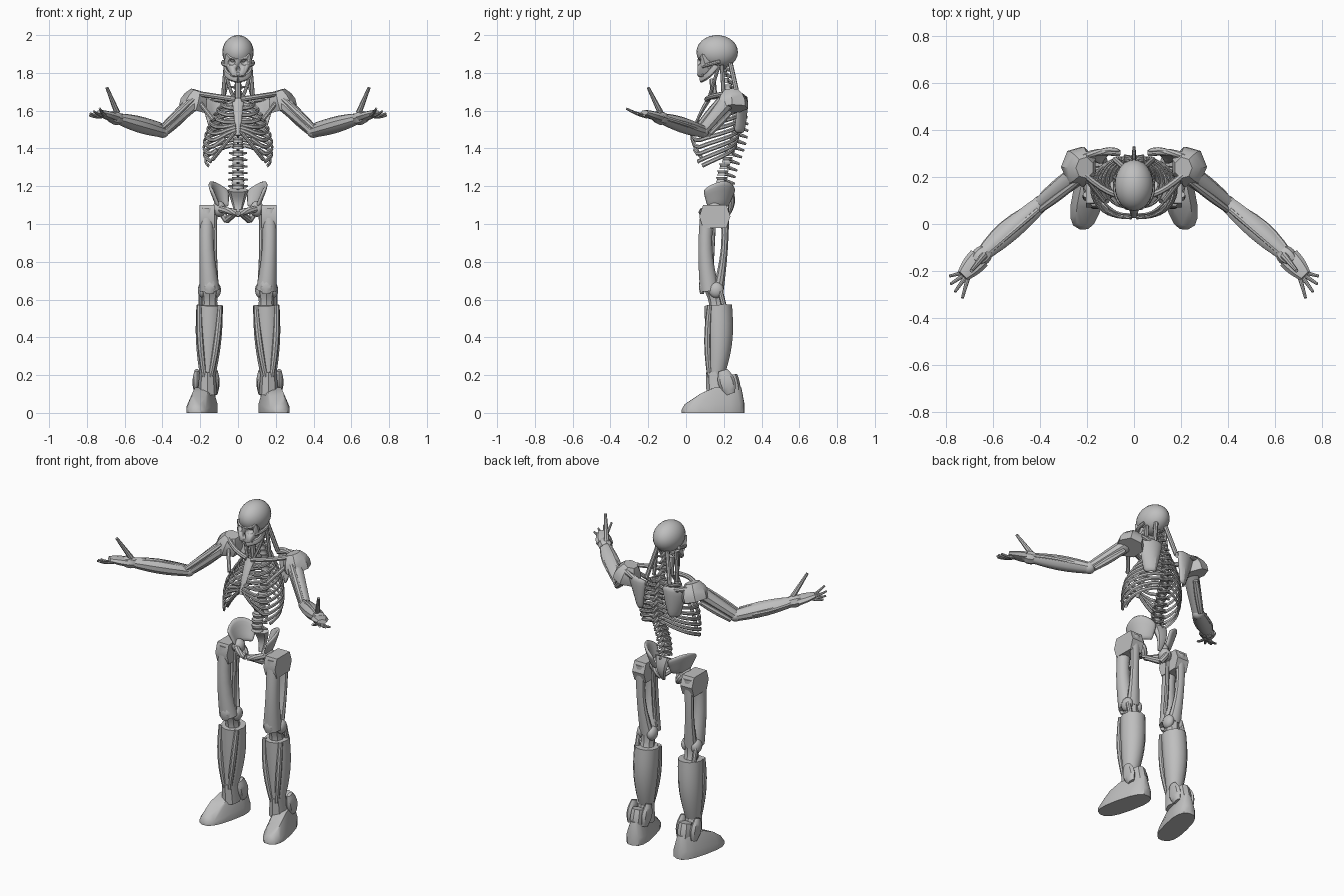
import bpy
import bmesh
from math import sin, cos, pi, radians, copysign
from mathutils import Vector

cube = bpy.data.objects.get("Cube")
if cube:
    bpy.data.objects.remove(cube)

bone = bpy.data.materials.new("bone_grey")
bone.use_nodes = True
grey = (.52, .52, .52, 1)
bone.diffuse_color = grey
bone.node_tree.nodes["Principled BSDF"].inputs["Base Color"].default_value = grey

out, back, up = Vector((1, 0, 0)), Vector((0, 1, 0)), Vector((0, 0, 1))
nowhere = Vector()


def build(name, points, faces=None, pair=True):
    """Make a mesh (a convex hull if no faces are given), once or as a left and right pair."""
    made = []
    for label, side in (("left_", 1), ("right_", -1)) if pair else (("", 1),):
        bm = bmesh.new()
        verts = [bm.verts.new((x * side, y, z)) for x, y, z in points]
        if faces:
            for face in faces:
                bm.faces.new([verts[i] for i in face])
        else:
            hull = bmesh.ops.convex_hull(bm, input=verts)
            spare = set(hull["geom_interior"]) | set(hull["geom_unused"])
            spare = [item for item in spare if isinstance(item, bmesh.types.BMVert)]
            bmesh.ops.delete(bm, geom=spare, context="VERTS")
        bmesh.ops.recalc_face_normals(bm, faces=bm.faces)
        mesh = bpy.data.meshes.new(label + name)
        bm.to_mesh(mesh)
        bm.free()
        mesh.materials.append(bone)
        mesh.shade_smooth()
        mesh.set_sharp_from_angle(angle=radians(38))
        obj = bpy.data.objects.new(label + name, mesh)
        bpy.context.scene.collection.objects.link(obj)
        made.append(obj)
    return made


def grid_faces(rows, columns, closed=False):
    width = columns if closed else columns - 1
    return [[row * columns + k, row * columns + (k + 1) % columns,
             (row + 1) * columns + (k + 1) % columns, (row + 1) * columns + k]
            for row in range(rows - 1) for k in range(width)]


def loft(name, centres, radii, ref=out, sides=10, pair=True):
    """Skin ellipses along a path; radii are along ref and across it."""
    last = len(centres) - 1
    points = []
    for i, (centre, (along, across)) in enumerate(zip(centres, radii)):
        tangent = (centres[min(i + 1, last)] - centres[max(i - 1, 0)]).normalized()
        u = (ref - tangent * ref.dot(tangent)).normalized()
        v = tangent.cross(u)
        for k in range(sides):
            a = 2 * pi * k / sides
            points.append(centre + u * cos(a) * along + v * sin(a) * across)
    caps = [list(range(sides)), list(range(last * sides, len(points)))]
    return build(name, points, grid_faces(last + 1, sides, True) + caps, pair)


def limb(name, start, end, r, tip=None, bulge=0, bow=nowhere, flat=1, ref=out, sides=8, pair=True, steps=6):
    """A tapered, bowed bar that swells by bulge in the middle."""
    tip = r if tip is None else tip
    centres, radii = [], []
    for i in range(steps + 1):
        t = i / steps
        swell = sin(pi * t)
        size = r + (tip - r) * t + bulge * swell
        centres.append(start.lerp(end, t) + bow * swell)
        radii.append((size, size * flat))
    return loft(name, centres, radii, ref, sides, pair)


def ball(name, centre, radii, pair=True, steps=9, sides=16):
    angles = [pi * (.04 + .92 * i / steps) for i in range(steps + 1)]
    return loft(name, [centre - up * radii[2] * cos(a) for a in angles],
                [(radii[0] * sin(a), radii[1] * sin(a)) for a in angles], out, sides, pair)


def sheet(name, surface, rows, columns, thick):
    """A thick curved plate from a rule giving a point for each (s, t)."""
    points = [surface(k / (columns - 1), j / (rows - 1)) for j in range(rows) for k in range(columns)]
    for obj in build(name, points, grid_faces(rows, columns)):
        solid = obj.modifiers.new("thickness", "SOLIDIFY")
        solid.thickness, solid.offset = thick, 0
        obj.modifiers.new("round", "SUBSURF").levels = 1


# Landmarks on the left side and the centre line
skull = Vector((0, .165, 1.91))
teeth = Vector((0, .07, 1.79))
jaw_hinge = Vector((.065, .16, 1.84))
chest_top = Vector((0, .12, 1.66))
chest_tip = Vector((0, .03, 1.47))
shoulder = Vector((.24, .21, 1.64))
elbow = Vector((.4, .085, 1.49))
wrist = Vector((.66, -.145, 1.565))
knuckles = Vector((.73, -.22, 1.59))
hip = Vector((.1, .15, 1.08))
pubis = Vector((.01, .085, 1.06))
thigh_top = Vector((.165, .15, 1.08))
knee = Vector((.15, .15, .65))
shin_top = Vector((.15, .17, .57))
ankle = Vector((.162, .155, .17))

# Skull: cranium, face with hollow sockets, cheekbones, jaw
ball("cranium", skull, (.083, .11, .09), False, 12, 24)
profile = [(.065, .085, 1.9), (.075, .1, 1.85), (.055, .075, 1.83), (.035, .06, 1.87),
           (.03, .06, 1.785), (.04, .14, 1.79), (.05, .15, 1.88)]
face = build("face", [(x * side, y, z) for x, y, z in profile for side in (1, -1)], None, False)[0]
holes = ball("socket_cutter", skull + out * .036 - back * .11 - up * .052, (.022, .035, .018))
holes += ball("nose_cutter", teeth - back * .02 + up * .03, (.011, .03, .018), False)
for hole in holes:
    hole.hide_render = True
    hole.display_type = "WIRE"
    cut = face.modifiers.new("hollow", "BOOLEAN")
    cut.object, cut.operation = hole, "DIFFERENCE"
limb("cheekbone", teeth + out * .055 + back * .015 + up * .045, jaw_hinge + out * .012 + back * .02 + up * .02,
     .01, bow=out * .012, ref=up)
limb("jaw", jaw_hinge, teeth - up * .025 + back * .01, .018, bow=out * .025 - up * .012, flat=.6, ref=up)
limb("tooth_row", teeth + out * .03 + back * .025, teeth, .012, bow=out * .006, ref=up)


# Spine: bodies with back and side processes
def spine_at(z):
    t = min(max((1.84 - z) / .6, 0), 1)
    return Vector((0, .19 + .08 * max(sin(pi * t), 0) ** 1.5, z))


for i in range(19):
    centre, r = spine_at(1.83 - i * .035), .018 + .0009 * i
    tag = "vertebra_" + str(i + 1)
    limb(tag, centre - up * .014, centre + up * .014, r, bulge=-.2 * r, sides=10, pair=False, steps=2)
    limb(tag + "_spine", centre, centre + back * (r + .035) - up * .022, .012, .006, pair=False, steps=1)
    limb(tag + "_wing", centre + back * .012, centre + out * (r + .018) + back * .022, .009, .005, steps=1)

# Neck strips and throat
limb("front_neck_strip", jaw_hinge + back * .015, chest_top + out * .02, .009, bow=out * .01)
limb("side_neck_strip", jaw_hinge + back * .03, chest_top + out * .08 + back * .08, .011)
limb("back_neck_strip", skull + out * .035 + back * .07 - up * .06, spine_at(1.67) + out * .08 + back * .03, .013)
limb("throat", teeth + back * .07 - up * .02, chest_top + back * .03, .017, pair=False)

# Rib cage
for i in range(10):
    top, drop = 1.665 - .027 * i, .05 + .011 * i
    rear = spine_at(top).y + .015
    front = max(.13 - .03 * i, .025)
    width = .075 + .095 * sin(pi * i / 14)
    reach = 1 - .085 * max(i - 5, 0)
    path = []
    for k in range(15):
        s = reach * k / 14
        a = pi * (.5 - s)
        rise = max(i - 2, 0) * .1 * max(s - .75, 0)
        path.append(Vector((.012 + width * max(cos(a), 0) ** .8,
                            (rear + front) / 2 + (rear - front) / 2 * sin(a),
                            top - drop * min(s * 1.15, 1) + rise)))
    loft("rib_" + str(i + 1), path, [(.011, .006)] * len(path), up, 6)
limb("sternum", chest_top, chest_tip, .032, .014, bulge=-.002, bow=-back * .008, flat=.4, pair=False)
limb("rib_margin", chest_tip + out * .015 + up * .02, chest_tip + out * .135 + back * .06 - up * .13,
     .01, bow=-back * .015, ref=back)

# Shoulder girdle
limb("collarbone", chest_top + out * .015 - back * .01, shoulder - out * .03 + up * .05, .014, bow=-back * .02, ref=up)
sheet("shoulder_blade", lambda s, t: Vector((.05 + .04 * t + s * (.16 - .11 * t),
                                             .31 + .03 * sin(pi * s) - .04 * s - .02 * t * t,
                                             1.68 - .2 * t)), 5, 4, .022)
limb("blade_ridge", spine_at(1.65) + out * .06 + back * .05, shoulder + back * .07 + up * .045, .015, bow=back * .015)
limb("shoulder_cap", shoulder + back * .035 - up * .03, shoulder - out * .03 + back * .03 + up * .065,
     .075, .04, bulge=.015, flat=1.15, sides=7, steps=3)
limb("chest_strip", shoulder - out * .04 - back * .02, chest_top + out * .13 - back * .02 - up * .11, .012)

# Arms
limb("upper_arm", shoulder, elbow, .042, .03, flat=1.1, ref=up, sides=10)
limb("front_arm_strip", shoulder - back * .03 + up * .02, elbow - back * .025 + up * .02, .014, bulge=.004, ref=up)
limb("back_arm_strip", shoulder + out * .02 + back * .02 - up * .05, elbow - out * .01 + back * .035 - up * .015,
     .015, bulge=.005, ref=up)
ball("elbow", elbow, (.036, .036, .034))
limb("forearm", elbow, wrist, .032, .024, bulge=.014, flat=1.1, ref=up, sides=10)
limb("forearm_top_strip", elbow + out * .01 - back * .025 + up * .035, wrist - back * .01 + up * .01, .012, ref=up,
     bow=up * .012)
limb("forearm_side_strip", elbow + out * .02, wrist + back * .025, .013, ref=up, bow=out * .02 + back * .015)
reach = (wrist - elbow).normalized()
limb("wrist", wrist - reach * .04, wrist + reach * .025, .032, .026, bulge=.008, flat=1.1, ref=up)

# Hands: palm, four fingers, raised thumb
limb("palm", wrist, knuckles, .024, .014, bulge=.003, flat=2, ref=up)
for i in range(4):
    a = -.25 - .35 * i
    fan = Vector((cos(a), sin(a), .1 * i))
    root = wrist + out * .04 - back * .055 + up * .01
    limb("finger_" + str(i + 1), root, root + fan * (.09 + .01 * i), .011, .006, bow=-up * .008, ref=up)
limb("thumb", wrist - out * .02 + back * .01 + up * .025, wrist + Vector((.034, -.055, .157)), .016, .008, ref=back)


# Pelvis
def hip_surface(s, t):
    a = 2.2 * s - .6
    crest = 1.18 + .05 * sin(pi * s)
    return Vector((.05 + .105 * cos(a) * (1 - .45 * t), .15 + .11 * sin(a) * (1 - .4 * t), crest + (1.09 - crest) * t))


sheet("hip_wing", hip_surface, 4, 7, .02)
ball("hip_socket", hip, (.036, .04, .042))
tail = spine_at(1.04) + back * .03
limb("sacrum", spine_at(1.18) + back * .03, tail, .055, .012, bow=back * .02, flat=.55, pair=False)
limb("pubic_bar", hip - back * .02, pubis, .018, bow=-back * .015)
seat = hip - out * .04 + back * .01 - up * .06
limb("sitting_bone_rear", hip + back * .015, seat, .018, bow=back * .015, ref=back)
limb("sitting_bone_front", seat, pubis, .018, .014, ref=back)

# Thighs: open frame of front and back posts joined at hip and knee
build("thigh_head", [thigh_top + out * x + back * (y * (1 - .25 * abs(z))) + up * (.06 * z - .04)
                     for x in (-.04, .04) for y in (-.08, .085) for z in (-1, 0, 1)])
limb("hip_neck", hip, thigh_top - up * .02, .03)
limb("thigh_front_post", thigh_top - back * .035, knee - back * .025, .04, .054, bulge=-.008,
     bow=out * .008 - back * .018, sides=10)
limb("thigh_back_post", thigh_top + back * .055, knee + back * .02, .036, .044, bulge=-.012,
     bow=out * .008 + back * .015, flat=.7, sides=10)
limb("thigh_inner_strip", thigh_top - out * .045, knee - out * .035 - back * .02 + up * .03, .012, bow=out * .006)

# Knees
for label, x in (("inner", -.032), ("outer", .035)):
    ball(label + "_knee_knob", knee + out * x + back * .01, (.028, .04, .042))
cap = knee - back * .065 + up * .02
limb("kneecap", cap + up * .04, cap - up * .04, .02, bulge=.014, flat=.5)
limb("knee_column", knee, shin_top - up * .04, .05, bulge=-.01)
limb("knee_side_strip", knee + out * .045 + back * .03, shin_top + out * .045 + back * .03, .014)

# Shins
limb("shin", shin_top, ankle, .07, .036, bulge=.013, bow=back * .012, flat=1.05, sides=12, steps=8)
for label, x in (("inner", -.055), ("outer", .055)):
    limb(label + "_shin_ridge", shin_top + out * x - back * .045, ankle + out * x * .3 - back * .03 + up * .02,
         .013, bulge=.004, bow=-back * .012 + out * x * .15)

# Ankles and feet
limb("ankle", ankle + up * .05, ankle + back * .015 - up * .07, .042, .052, flat=1.2)
for label, x in (("inner", -.042), ("outer", .056)):
    guard = ankle + out * x + back * .06
    limb(label + "_ankle_guard", guard - back * .02 + up * .055, guard + back * .02 - up * .07, .012, bulge=.011, flat=2)
limb("heel_guard", ankle + back * .08 + up * .03, ankle + back * .1 - up * .07, .036, bulge=.005)
sole = Vector((.19, .143, 0))
toeward, sideways = Vector((.23, -.97, 0)), Vector((.97, .23, 0))
foot = []
for k in range(16):
    a = 2 * pi * k / 16
    along, across = (copysign(abs(c) ** .75, c) for c in (cos(a), sin(a)))
    edge = sole + toeward * along * .172 + sideways * across * .068
    slope = min(max((edge.y + .03) / .2, 0), 1)
    height = .045 + .09 * sin(pi * slope / 2) ** 1.5
    foot += [edge, edge + up * height * .35, sole.lerp(edge, .9) - sideways * across * .022 + up * height]
build("foot", foot)
